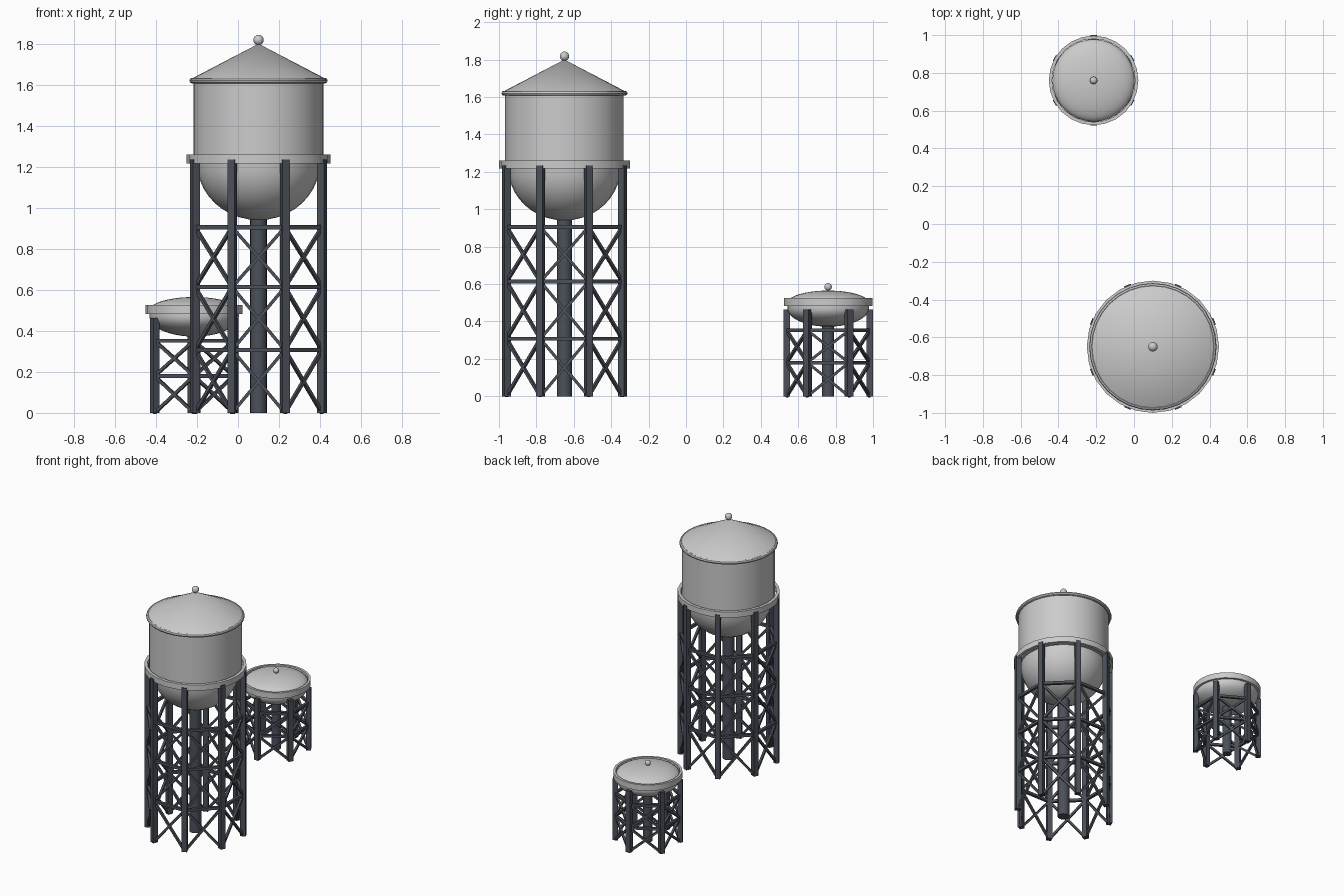
import bpy, math
from mathutils import Vector

if "Cube" in bpy.data.objects:
    bpy.data.objects.remove(bpy.data.objects["Cube"])

steel = bpy.data.materials.new("dark_steel")
steel.diffuse_color = (0.07, 0.08, 0.1, 1)
steel.use_nodes = True
steel.node_tree.nodes["Principled BSDF"].inputs["Base Color"].default_value = steel.diffuse_color


def mesh_object(name, verts, faces, mat=None, smooth=True):
    me = bpy.data.meshes.new(name)
    me.from_pydata(verts, [], faces)
    ob = bpy.data.objects.new(name, me)
    bpy.context.collection.objects.link(ob)
    if mat:
        me.materials.append(mat)
    if smooth:
        bpy.ops.object.select_all(action='DESELECT')
        ob.select_set(True)
        bpy.context.view_layer.objects.active = ob
        bpy.ops.object.shade_smooth_by_angle(angle=math.radians(35))
    return ob


def lathe(name, center, profile, sides=32, closed=False, mat=None):
    """Revolve (radius, z) points, listed bottom to top on the outside."""
    verts, rings, faces = [], [], []
    for r, z in profile:
        count = 1 if r < 1e-6 else sides
        rings.append([len(verts) + i for i in range(count)])
        for i in range(count):
            a = math.tau * i / sides
            verts.append((center[0] + r * math.cos(a), center[1] + r * math.sin(a), z))
    pairs = list(zip(rings, rings[1:]))
    if closed:
        pairs.append((rings[-1], rings[0]))
    for lo, hi in pairs:
        for i in range(sides):
            j = (i + 1) % sides
            f = [lo[i % len(lo)], lo[j % len(lo)], hi[j % len(hi)], hi[i % len(hi)]]
            faces.append(list(dict.fromkeys(f)))
    return mesh_object(name, verts, faces, mat)


def dome(r, z, h, n=10, top=True):
    """Quarter-ellipse profile, rising to or from the axis."""
    pts = [(r * math.cos(math.pi / 2 * i / n), z + h * math.sin(math.pi / 2 * i / n))
           for i in range(n)] + [(0, z + h)]
    return pts if top else pts[::-1]


def beam(name, p, q, width, outward):
    """Square steel bar from p to q with a face turned outward."""
    p, q = Vector(p), Vector(q)
    d = (q - p).normalized()
    u = (Vector(outward) - d * d.dot(Vector(outward))).normalized()
    v = d.cross(u)
    h = width / 2
    verts = [e + u * a * h + v * b * h for e in (p, q)
             for a, b in ((-1, -1), (1, -1), (1, 1), (-1, 1))]
    faces = [(3, 2, 1, 0), (4, 5, 6, 7)] + [(i, (i + 1) % 4, (i + 1) % 4 + 4, i + 4) for i in range(4)]
    mesh_object(name, verts, faces, steel, smooth=False)


def frame(tag, c, n, start, r, top, leg_w, levels, girt_w, brace_w):
    """Legs, horizontal girts and cross braces around a circle."""
    def at(k, z):
        a = start + math.tau * k / n
        return (c[0] + r * math.cos(a), c[1] + r * math.sin(a), z)
    for k in range(n):
        a = start + math.tau * k / n
        m = a + math.pi / n
        out = (math.cos(m), math.sin(m), 0)
        beam(tag + "_leg", at(k, 0), at(k, top), leg_w, (math.cos(a), math.sin(a), 0))
        for lo, hi in zip(levels, levels[1:]):
            beam(tag + "_girt", at(k, hi), at(k + 1, hi), girt_w, out)
            beam(tag + "_brace", at(k, lo), at(k + 1, hi), brace_w, out)
            beam(tag + "_brace", at(k + 1, lo), at(k, hi), brace_w, out)


def column(name, c, r, top):
    lathe(name, c, [(0, 0), (r, 0), (r, top), (0, top)], 16, mat=steel)


def band(name, c, r0, r1, z0, z1, sides=24):
    lathe(name, c, [(r0, z0), (r1, z0), (r1, z1), (r0, z1)], sides, closed=True)


def ball(name, c, r, z):
    pts = [(r * math.sin(math.pi * i / 10), z - r * math.cos(math.pi * i / 10)) for i in range(1, 10)]
    lathe(name, c, [(0, z - r)] + pts + [(0, z + r)], 16)


# Large tower: bowl, cylindrical tank, cone roof
big = (0.10, -0.65)
lathe("large_bowl", big, dome(0.30, 1.22, -0.28, top=False) + [(0.317, 1.22)])
lathe("large_tank", big, [(0.30, 1.22), (0.317, 1.22), (0.317, 1.62), (0, 1.62)])
lathe("large_roof", big, [(0.335, 1.625), (0, 1.80)])
eave = [(0.325 + 0.012 * math.cos(math.tau * i / 8), 1.62 + 0.013 * math.sin(math.tau * i / 8))
        for i in range(8)]
lathe("large_eave", big, eave, closed=True)
band("large_walkway", big, 0.328, 0.35, 1.217, 1.26)
ball("large_finial", big, 0.025, 1.818)
column("large_riser", big, 0.041, 0.96)
frame("large", big, 8, math.pi / 8, 0.335, 1.235, 0.037, [0, 0.307, 0.613, 0.905], 0.02, 0.016)

# Small tower: shallow bowl and dome
small = (-0.214, 0.76)
lathe("small_tank", small, dome(0.218, 0.47, -0.098, top=False) + dome(0.218, 0.50, 0.065))
band("small_walkway", small, 0.22, 0.237, 0.482, 0.526)
ball("small_finial", small, 0.02, 0.585)
column("small_riser", small, 0.032, 0.39)
frame("small", small, 6, math.pi / 2, 0.222, 0.463, 0.035, [0, 0.18, 0.352], 0.018, 0.015)
